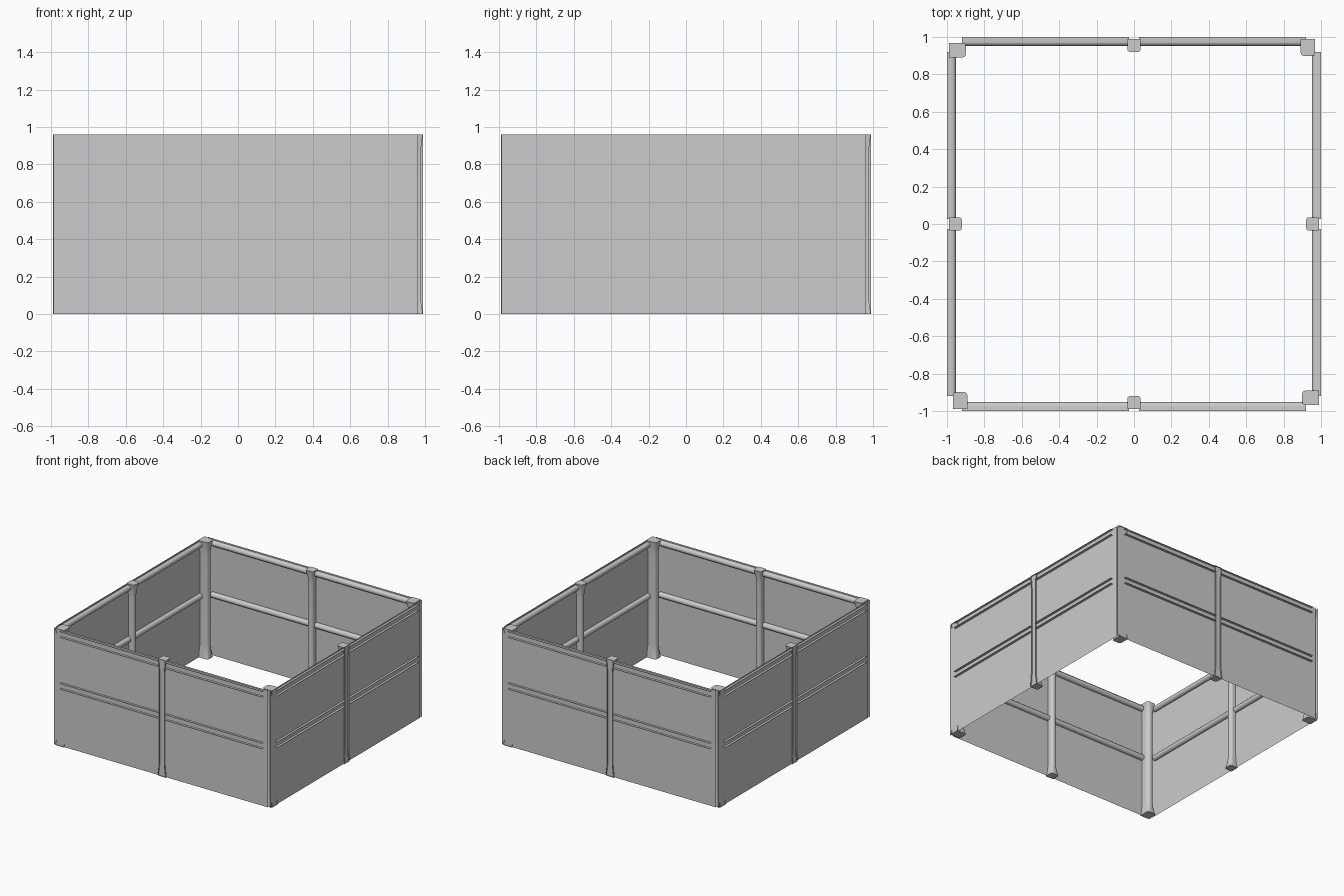
import bpy
import bmesh
import math
from mathutils import Matrix

cube = bpy.data.objects.get("Cube")
if cube:
    bpy.data.objects.remove(cube)

HEIGHT = 0.96
WALL = 0.98      # distance of each wall sheet from the centre
STEPS = 12       # segments round the inner curve of a channel

grey = bpy.data.materials.new("plain grey")
grey.use_nodes = True
colour = (0.6, 0.6, 0.6, 1)
grey.diffuse_color = colour
grey.node_tree.nodes["Principled BSDF"].inputs["Base Color"].default_value = colour


def finish(name, bm, turn):
    """Turn a front-side part to its own side and make it an object."""
    bm.transform(Matrix.Rotation(turn * math.pi / 2, 4, "Z"))
    bmesh.ops.recalc_face_normals(bm, faces=bm.faces)
    mesh = bpy.data.meshes.new(name)
    bm.to_mesh(mesh)
    bm.free()
    mesh.materials.append(grey)
    mesh.shade_smooth()
    mesh.set_sharp_from_angle(angle=math.radians(40))
    obj = bpy.data.objects.new(name, mesh)
    bpy.context.collection.objects.link(obj)


def channel(half, inner, outer, power=1.0):
    """U section, rounded towards the inside and open to the outside."""
    mid = min(inner + half, outer - 0.005)
    pts = [(half, outer)]
    for i in range(STEPS + 1):
        a = math.pi * i / STEPS
        c, s = math.cos(a), max(math.sin(a), 0)
        u = math.copysign(abs(c) ** power, c) * half
        pts.append((u, mid - (mid - inner) * s ** power))
    pts.append((-half, outer))
    return pts


def loft(bm, rings, caps):
    rows = [[bm.verts.new(p) for p in ring] for ring in rings]
    for a, b in zip(rows, rows[1:]):
        for i in range(len(a) - 1):
            bm.faces.new((a[i], a[i + 1], b[i + 1], b[i]))
    if caps:
        bm.faces.new(rows[0])
        bm.faces.new(rows[-1])


def wall(name, turn):
    bm = bmesh.new()
    corners = ((-0.987, 0), (0.96, 0), (0.96, HEIGHT), (-0.987, HEIGHT))
    bm.faces.new([bm.verts.new((x, -WALL, z)) for x, z in corners])
    finish(name, bm, turn)


def rail(name, turn, x0, x1, z):
    bm = bmesh.new()
    section = channel(0.023, 0.952, 1.0)
    loft(bm, [[(x, -o, z + u) for u, o in section] for x in (x0, x1)], False)
    finish(name, bm, turn)


def post(name, turn, x, half, inner, outer, flare, poke):
    """Upright channel that widens and squares off at foot and head."""
    bm = bmesh.new()
    rings = []
    levels = [0, 0.025, 0.05, 0.08, 0.11]
    levels += [HEIGHT - z for z in reversed(levels)]
    for z in levels:
        t = max(0, 1 - min(z, HEIGHT - z) / 0.11) ** 1.5
        section = channel(half + flare * t, inner - flare * t,
                          outer + poke * t, 1 - 0.6 * t)
        rings.append([(x + u, -o, z) for u, o in section])
    loft(bm, rings, True)
    finish(name, bm, turn)


# Four identical sides, turned round the centre
for turn, side in enumerate(("front", "left", "back", "right")):
    wall(side + "_wall", turn)
    for level, z in (("middle", 0.5), ("top", 0.925)):
        rail(f"{side}_{level}_rail_a", turn, -0.92, -0.028, z)
        rail(f"{side}_{level}_rail_b", turn, 0.028, 0.92, z)
    post(side + "_middle_post", turn, 0, 0.024, 0.932, 0.99, 0.012, 0)
    post(side + "_corner_post", turn, -0.93, 0.03, 0.908, 0.976, 0.009, 0.012)
